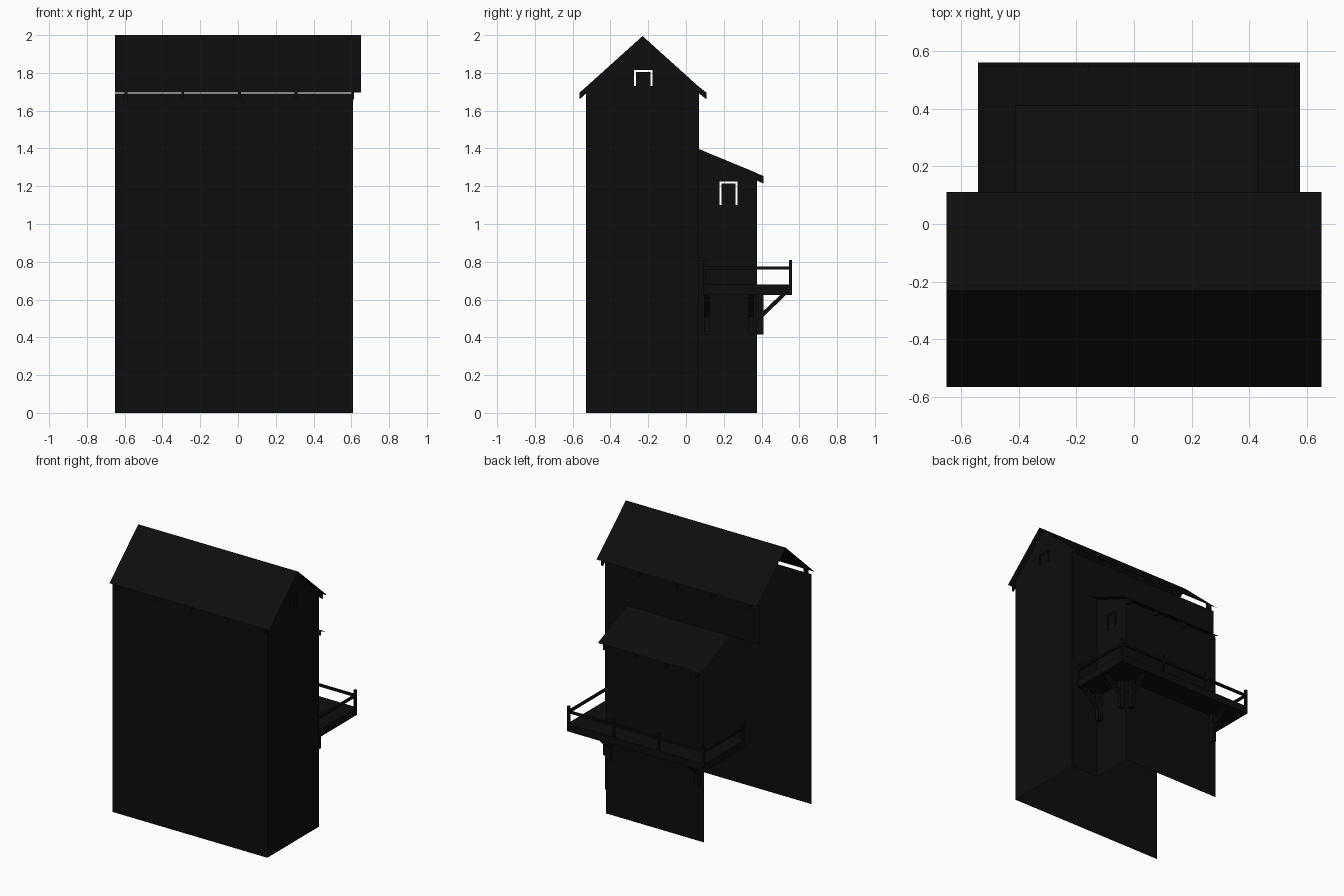
import bpy
import bmesh
from mathutils import Vector

cube = bpy.data.objects.get("Cube")
if cube:
    bpy.data.objects.remove(cube)

black = bpy.data.materials.new("soot_black")
black.use_nodes = True
colour = (0.004, 0.004, 0.004, 1)
black.diffuse_color = colour
black.node_tree.nodes["Principled BSDF"].inputs["Base Color"].default_value = colour


def finish(name, bm):
    mesh = bpy.data.meshes.new(name)
    bm.to_mesh(mesh)
    bm.free()
    mesh.materials.append(black)
    obj = bpy.data.objects.new(name, mesh)
    bpy.context.collection.objects.link(obj)
    return obj


def sheet(name, *quads):
    """Thin flat panels given by their corners."""
    bm = bmesh.new()
    for quad in quads:
        bm.faces.new([bm.verts.new(p) for p in quad])
    bmesh.ops.remove_doubles(bm, verts=bm.verts, dist=0.001)
    return finish(name, bm)


def end_wall(name, x, outline, window):
    """Wall facing +x with a window opening."""
    y0, y1, z0, z1 = window
    bm = bmesh.new()
    edges = []
    for loop in (outline, [(y0, z0), (y1, z0), (y1, z1), (y0, z1)]):
        vs = [bm.verts.new((x, y, z)) for y, z in loop]
        edges += [bm.edges.new((vs[i - 1], vs[i])) for i in range(len(vs))]
    bmesh.ops.triangle_fill(bm, use_beauty=True, edges=edges, normal=Vector((1, 0, 0)))
    for f in bm.faces:
        f.normal_update()
        if f.normal.x < 0:
            f.normal_flip()
    finish(name, bm)
    # pane set in the opening, with a narrow gap at the sides and top
    gap = 0.011
    box(name + "_window", (x - 0.008, y0 + gap, z0), (x, y1 - gap, z1 - gap))


def prism(name, profile, x0, x1):
    """Profile in y and z, extruded along x."""
    bm = bmesh.new()
    face = bm.faces.new([bm.verts.new((x0, y, z)) for y, z in profile])
    new = bmesh.ops.extrude_face_region(bm, geom=[face])["geom"]
    verts = [v for v in new if isinstance(v, bmesh.types.BMVert)]
    bmesh.ops.translate(bm, verts=verts, vec=(x1 - x0, 0, 0))
    bmesh.ops.recalc_face_normals(bm, faces=bm.faces)
    return finish(name, bm)


def box(name, lo, hi):
    return prism(name, [(lo[1], lo[2]), (hi[1], lo[2]), (hi[1], hi[2]), (lo[1], hi[2])],
                 lo[0], hi[0])


# Main tower: the -x end is open
LEFT, RIGHT, FRONT, BACK, RIDGE = -0.65, 0.61, -0.53, 0.07, -0.23
TOP, SHED_TOP = 1.69, 1.40
SHED_L, SHED_R, SHED_Y = -0.41, 0.387, 0.375
sheet("front_wall", [(LEFT, FRONT, 0), (RIGHT, FRONT, 0), (RIGHT, FRONT, TOP), (LEFT, FRONT, TOP)])
sheet("back_wall_upper", [(RIGHT, BACK, SHED_TOP), (LEFT, BACK, SHED_TOP),
                          (LEFT, BACK, TOP), (RIGHT, BACK, TOP)])
sheet("back_wall_lower", [(RIGHT, BACK, 0), (SHED_R, BACK, 0),
                          (SHED_R, BACK, SHED_TOP), (RIGHT, BACK, SHED_TOP)])
end_wall("gable_wall", RIGHT,
         [(FRONT, 0), (BACK, 0), (BACK, 1.725), (RIDGE, 1.995), (FRONT, 1.725)],
         (-0.275, -0.178, 1.73, 1.815))

# Main roof
EAVE = 1.695
sheet("main_roof",
      [(LEFT, -0.565, EAVE), (0.65, -0.565, EAVE), (0.65, RIDGE, 2), (LEFT, RIDGE, 2)],
      [(0.65, 0.11, EAVE), (LEFT, 0.11, EAVE), (LEFT, RIDGE, 2), (0.65, RIDGE, 2)])

# Rear shed: the -x end is open
sheet("shed_back_wall", [(SHED_R, SHED_Y, 0), (SHED_L, SHED_Y, 0),
                         (SHED_L, SHED_Y, 1.26), (SHED_R, SHED_Y, 1.26)])
end_wall("shed_end_wall", SHED_R,
         [(BACK, 0), (SHED_Y, 0), (SHED_Y, 1.27), (BACK, SHED_TOP - 0.004)],
         (0.178, 0.272, 1.10, 1.225))
sheet("shed_roof", [(0.43, 0.41, 1.255), (SHED_L, 0.41, 1.255),
                    (SHED_L, BACK, SHED_TOP), (0.43, BACK, SHED_TOP)])

# Rafter tails under the eaves
for i in range(5):
    x = 0.6 - i * 0.3
    for side, wall, eave in (("front", FRONT, -0.564), ("back", BACK, 0.109)):
        prism(f"{side}_rafter_{i}",
              [(wall, 1.69), (wall, 1.725), (eave, 1.695), (eave, 1.66)], x, x + 0.015)
for i in range(4):
    x = 0.372 - i * 0.25
    prism(f"shed_rafter_{i}",
          [(SHED_Y, 1.23), (SHED_Y, 1.268), (0.409, 1.255), (0.409, 1.215)], x, x + 0.015)

# Walkway wrapping the shed
DL, DR, DY, DS = -0.54, 0.575, 0.56, 0.09
LOW, HIGH = 0.625, 0.68
box("walkway_back", (DL, SHED_Y, LOW), (DR, DY, HIGH))
box("walkway_right", (SHED_R, DS, LOW), (DR, SHED_Y, HIGH))
box("walkway_left", (DL, DS, LOW), (SHED_L, SHED_Y, HIGH))

# Railing
P = 0.016
for i in range(4):
    x = DL + i * (DR - DL - P) / 3
    box(f"back_post_{i}", (x, DY - P, HIGH), (x + P, DY, 0.81))
for name, x in (("left", DL), ("right", DR - P)):
    box(name + "_post", (x, DS, HIGH), (x + P, DS + P, 0.81))
    box(name + "_rail", (x, DS, 0.76), (x + P, DY, 0.776))
box("back_rail", (DL, DY - P, 0.76), (DR, DY, 0.776))


# Walkway brackets: wall post and diagonal strut
def bracket(name, x, y, turned):
    parts = (("post", [(0, 0.415), (0.035, 0.415), (0.035, LOW), (0, LOW)]),
             ("strut", [(0.03, 0.505), (0.03, 0.535), (0.125, LOW), (0.155, LOW)]))
    for part, profile in parts:
        obj = prism(f"{name}_{part}", profile, -0.015, 0.015)
        obj.location = (x, y, 0)
        if turned:
            obj.rotation_euler.z = -1.5708


bracket("back_bracket_left", -0.37, SHED_Y, False)
bracket("back_bracket_right", 0.35, SHED_Y, False)
bracket("end_bracket_inner", SHED_R, 0.11, True)
bracket("end_bracket_outer", SHED_R, 0.345, True)
